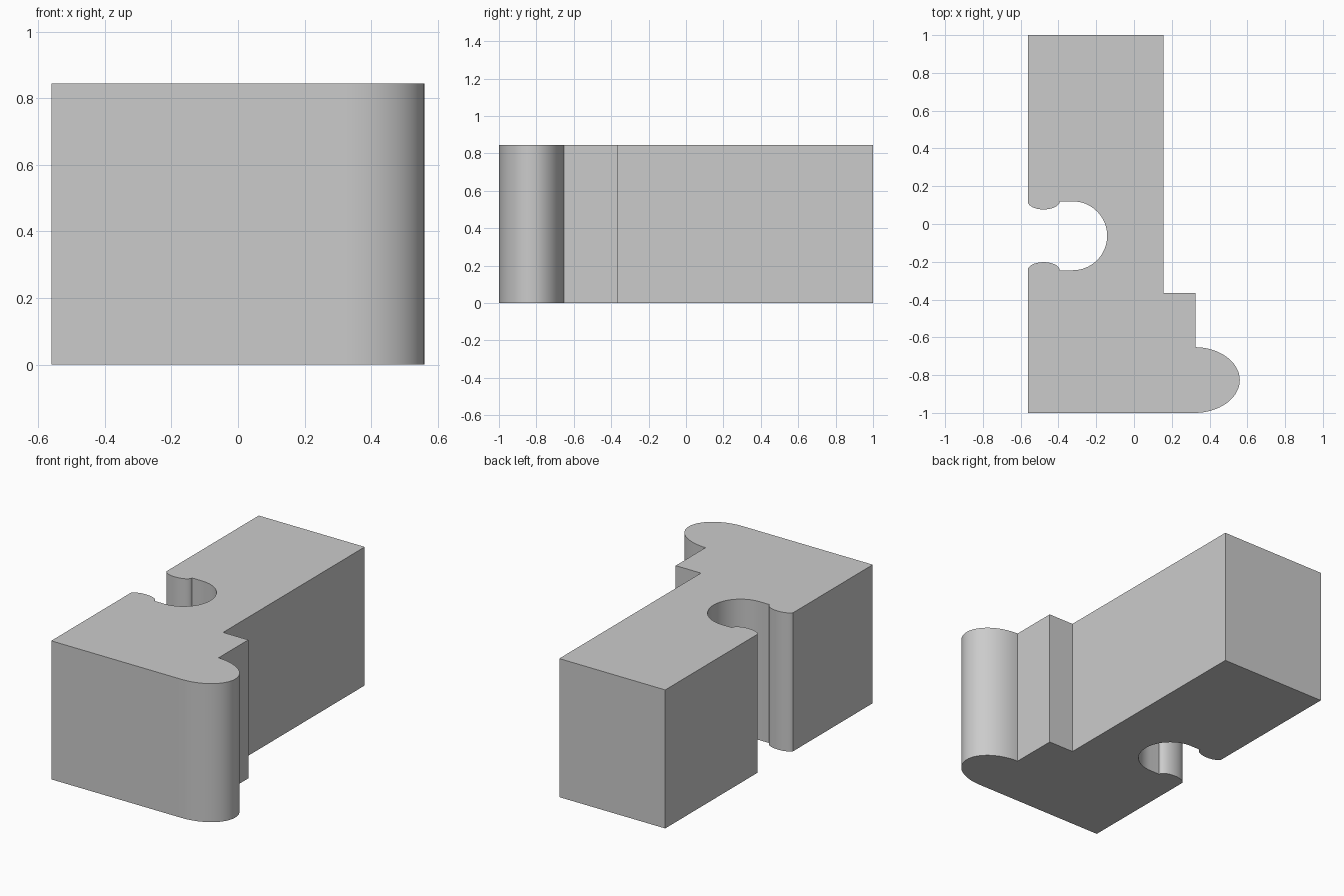
import bpy
import bmesh
from math import cos, sin, pi, radians

cube = bpy.data.objects.get("Cube")
if cube:
    bpy.data.objects.remove(cube, do_unlink=True)

HEIGHT = 0.845
LEFT = -0.56
NOTCH_Y = -0.0625


def arc(cx, cy, rx, ry, start, end, steps):
    """Points along an elliptical arc, angles in degrees."""
    angles = [radians(start + (end - start) * i / steps) for i in range(steps + 1)]
    return [(cx + rx * cos(a), cy + ry * sin(a)) for a in angles]


# Rounded toe at the front left, then the stepped side and the back
outline = [(LEFT, -1.0)]
outline += arc(0.32, -0.826, 0.24, 0.174, -90, 90, 32)
outline += [(0.325, -0.652), (0.325, -0.365), (0.155, -0.365), (0.155, 1.0), (LEFT, 1.0)]

# Notch with a rounded lip on each side of its mouth
upper_lip = arc(-0.478, 0.12, 0.085, 0.043, 195, 360, 16)
upper_lip[0] = (LEFT, upper_lip[0][1])
lower_lip = [(x, 2 * NOTCH_Y - y) for x, y in reversed(upper_lip)]
outline += upper_lip
outline += arc(-0.325, NOTCH_Y, 0.183, 0.1825, 90, -90, 32)
outline += lower_lip

# Extrude the outline into a solid block
bm = bmesh.new()
base = bm.faces.new([bm.verts.new((x, y, 0)) for x, y in outline])
result = bmesh.ops.extrude_face_region(bm, geom=[base], use_keep_orig=True)
top_verts = [g for g in result["geom"] if isinstance(g, bmesh.types.BMVert)]
bmesh.ops.translate(bm, verts=top_verts, vec=(0, 0, HEIGHT))
bmesh.ops.recalc_face_normals(bm, faces=bm.faces)
mesh = bpy.data.meshes.new("notched_block")
bm.to_mesh(mesh)
bm.free()

block = bpy.data.objects.new("notched_block", mesh)
bpy.context.collection.objects.link(block)

# Plain grey material
grey = bpy.data.materials.new("plain_grey")
grey.use_nodes = True
colour = (0.6, 0.6, 0.6, 1)
grey.diffuse_color = colour
grey.node_tree.nodes["Principled BSDF"].inputs["Base Color"].default_value = colour
mesh.materials.append(grey)

# Smooth curved walls, sharp corners
bpy.ops.object.select_all(action="DESELECT")
block.select_set(True)
bpy.context.view_layer.objects.active = block
bpy.ops.object.shade_smooth_by_angle(angle=radians(30))
